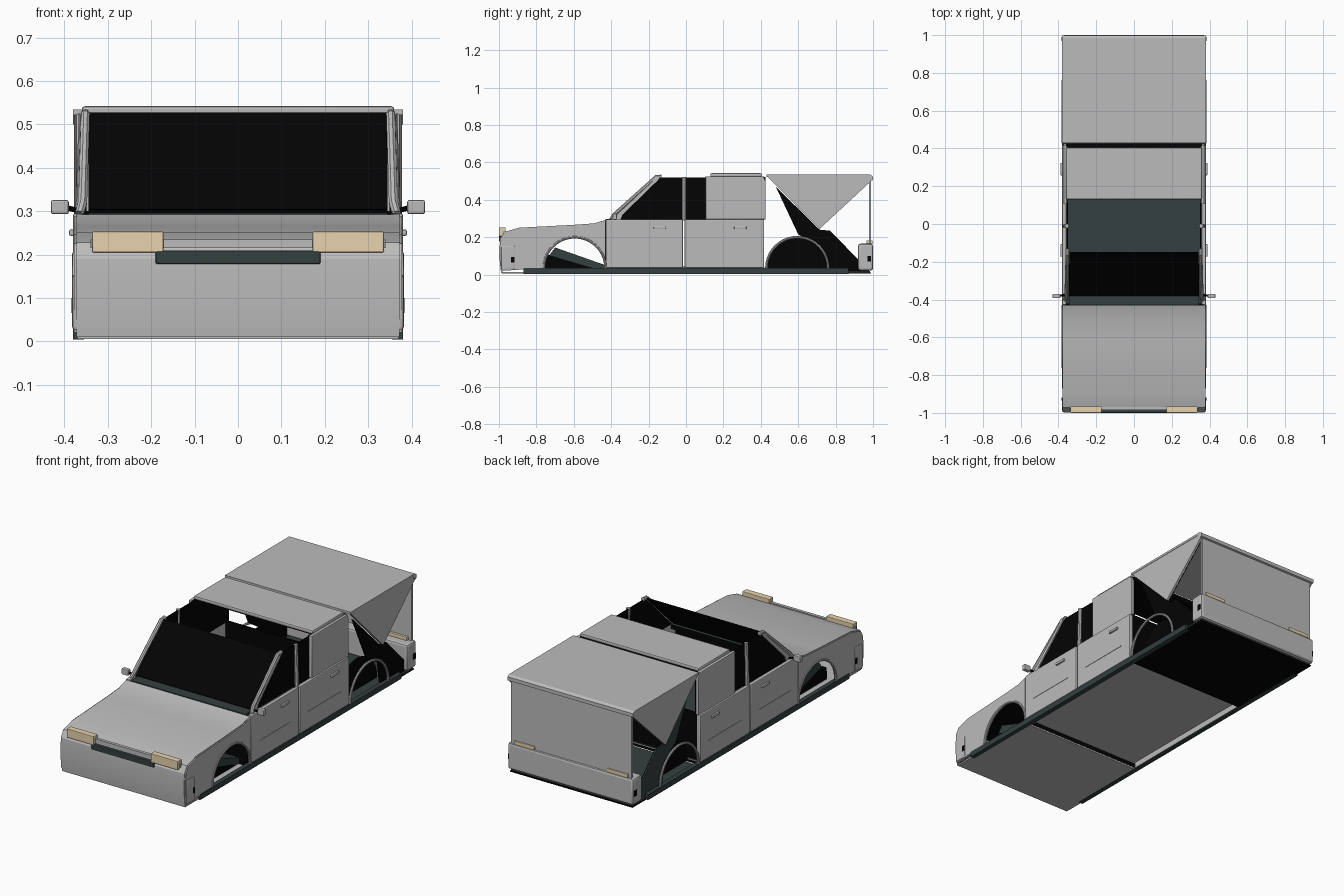
import bpy, bmesh, math

cube = bpy.data.objects.get("Cube")
if cube:
    bpy.data.objects.remove(cube, do_unlink=True)

parts = []


def material(name, r, g, b):
    m = bpy.data.materials.new(name)
    m.use_nodes = True
    m.diffuse_color = (r, g, b, 1)
    m.node_tree.nodes["Principled BSDF"].inputs["Base Color"].default_value = (r, g, b, 1)
    return m


BODY = material("silver_grey", 0.5, 0.5, 0.505)
DARK = material("dark_slate", 0.035, 0.05, 0.05)
BLACK = material("black_glass", 0.001, 0.001, 0.001)
LAMP = material("amber_lamp", 0.8, 0.65, 0.42)


def link(name, data, mat):
    data.materials.append(mat)
    ob = bpy.data.objects.new(name, data)
    bpy.context.collection.objects.link(ob)
    parts.append(ob)
    return ob


def finish(name, bm, mat, bevel=0):
    bmesh.ops.recalc_face_normals(bm, faces=bm.faces)
    mesh = bpy.data.meshes.new(name)
    bm.to_mesh(mesh)
    bm.free()
    ob = link(name, mesh, mat)
    if bevel:
        mod = ob.modifiers.new("soft_edges", "BEVEL")
        mod.width = bevel
        mod.segments = 2
    return ob


def prism(name, profile, x0, x1, mat, bevel=0):
    """Extrude a y-z outline from x0 to x1."""
    bm = bmesh.new()
    face = bm.faces.new([bm.verts.new((x0, y, z)) for y, z in profile])
    ext = bmesh.ops.extrude_face_region(bm, geom=[face])
    moved = [v for v in ext["geom"] if isinstance(v, bmesh.types.BMVert)]
    bmesh.ops.translate(bm, verts=moved, vec=(x1 - x0, 0, 0))
    return finish(name, bm, mat, bevel)


def box(name, x0, x1, y0, y1, z0, z1, mat, bevel=0):
    return prism(name, [(y0, z0), (y1, z0), (y1, z1), (y0, z1)], x0, x1, mat, bevel)


def sheet(name, path, half, mat, thick=0.008):
    """A thin skin that follows a y-z path across the width."""
    bm = bmesh.new()
    rows = [[bm.verts.new((x, y, z)) for x in (-half, half)] for y, z in path]
    for a, b in zip(rows, rows[1:]):
        bm.faces.new((a[0], a[1], b[1], b[0]))
    mod = finish(name, bm, mat).modifiers.new("skin", "SOLIDIFY")
    mod.thickness = thick
    mod.offset = 0


def rod(name, points, radius, mat):
    cu = bpy.data.curves.new(name, "CURVE")
    cu.dimensions = "3D"
    cu.bevel_depth = radius
    cu.bevel_resolution = 2
    cu.use_fill_caps = True
    sp = cu.splines.new("POLY")
    sp.points.add(len(points) - 1)
    for p, co in zip(sp.points, points):
        p.co = (*co, 1)
    link(name, cu, mat)


def arch(cy, r, steps=20):
    return [(cy + r * math.cos(math.pi * i / steps), 0.035 + r * math.sin(math.pi * i / steps))
            for i in range(steps + 1)]


FRONT_Y, REAR_Y, R = -0.595, 0.595, 0.165

# Front body skin: nose, hood, dark lining and underside
hood = [(-0.985, 0.01), (-0.995, 0.1), (-0.99, 0.19), (-0.97, 0.225), (-0.89, 0.247),
        (-0.6, 0.262), (-0.49, 0.27), (-0.43, 0.288)]
sheet("hood_and_nose", hood, 0.372, BODY)
sheet("hood_lining", [(y + 0.004, z - 0.006) for y, z in hood[2:]], 0.36, BLACK, 0.003)
box("front_underside", -0.37, 0.37, -0.985, -0.42, 0.006, 0.014, BODY)
prism("engine_tray", [(-0.77, 0.05), (-0.7, 0.145), (-0.43, 0.05), (-0.43, 0.02), (-0.77, 0.02)],
      -0.31, 0.31, DARK)
box("cowl", -0.345, 0.345, -0.43, -0.37, 0.275, 0.296, DARK)
box("dash_back", -0.345, 0.345, -0.369, -0.364, 0.275, 0.298, BLACK)
box("firewall", -0.36, 0.36, -0.43, -0.42, 0.015, 0.28, BLACK)

# Grille and lamp bar
box("grille", -0.19, 0.19, -1.0, -0.975, 0.178, 0.21, DARK, 0.004)
box("lamp_bar", -0.34, 0.34, -0.985, -0.968, 0.215, 0.235, BODY)

# Cabin floor, rear wall, roof and windscreen
box("cabin_floor", -0.36, 0.36, -0.42, 0.42, 0.042, 0.046, DARK)
box("cabin_underside", -0.36, 0.36, -0.42, 0.42, 0.037, 0.041, BODY)
box("cabin_rear_wall", -0.36, 0.36, 0.405, 0.415, 0.02, 0.3, BLACK)
box("roof", -0.36, 0.36, 0.13, 0.405, 0.522, 0.542, BODY, 0.007)
box("headliner", -0.355, 0.355, 0.135, 0.4, 0.518, 0.521, BLACK)
box("rear_roof_rail", -0.36, 0.36, 0.4, 0.425, 0.5, 0.522, BLACK)
sheet("windscreen", [(-0.38, 0.303), (-0.15, 0.525)], 0.345, BLACK, 0.006)

# Rear deck, tailgate, bed and bumper
prism("rear_deck", [(0.43, 0.522), (0.43, 0.534), (0.985, 0.534), (0.999, 0.525), (0.999, 0.505),
                    (0.985, 0.5), (0.97, 0.522)], -0.38, 0.38, BODY)
box("tailgate", -0.365, 0.365, 0.978, 0.99, 0.16, 0.505, BODY)
box("bed_floor", -0.37, 0.37, 0.42, 0.985, 0.012, 0.02, DARK)
box("bed_underside", -0.37, 0.37, 0.42, 0.99, 0.005, 0.011, BLACK)
box("rear_bumper", -0.38, 0.38, 0.92, 1.0, 0.022, 0.165, BODY, 0.012)

for side, s in (("left", 1), ("right", -1)):
    def sx(*v):
        return [s * a for a in v]

    # Fender with wheel opening, dark on the inside
    outline = [(-0.985, 0.02)] + hood[1:] + [(-0.43, 0.02)]
    prism(side + "_front_fender", outline + arch(FRONT_Y, R), *sx(0.365, 0.378), BODY)
    prism(side + "_fender_lining", outline + arch(FRONT_Y, R + 0.004), *sx(0.361, 0.364), BLACK)
    prism(side + "_tray_side", [(-0.765, 0.03), (-0.76, 0.09), (-0.735, 0.105), (-0.48, 0.03)],
          *sx(0.31, 0.318), BLACK)
    box(side + "_front_bumper_corner", *sx(0.36, 0.382), -0.99, -0.915, 0.025, 0.155, BODY, 0.008)
    box(side + "_front_marker", *sx(0.37, 0.384), -0.935, -0.918, 0.065, 0.095, BLACK)
    box(side + "_rear_marker", *sx(0.37, 0.384), 0.97, 0.99, 0.07, 0.1, BLACK)

    # Wheel openings: trim and rear inner well
    for place, cy in (("front", FRONT_Y), ("rear", REAR_Y)):
        rod(f"{side}_{place}_arch_trim", [(s * 0.376, y, z) for y, z in arch(cy, R)], 0.007, BODY)
    prism(side + "_rear_wheel_well", arch(REAR_Y, R), *sx(0.3, 0.31), BLACK)
    box(side + "_sill", *sx(0.355, 0.38), -0.87, 0.87, 0.004, 0.034, DARK)
    box(side + "_sill_inner_face", *sx(0.35, 0.3545), -0.41, 0.41, 0.006, 0.037, BODY)

    # Doors with handles
    for place, y0, y1, hy in (("front", -0.428, -0.016, -0.14), ("rear", -0.008, 0.418, 0.29)):
        box(f"{side}_{place}_door", *sx(0.358, 0.38), y0, y1, 0.036, 0.295, BODY, 0.005)
        box(f"{side}_{place}_handle", *sx(0.375, 0.389), hy - 0.033, hy + 0.033, 0.243, 0.258, BODY, 0.004)
        box(f"{side}_{place}_door_crease", *sx(0.379, 0.382), y0 + 0.07, y1 - 0.07, 0.13, 0.134, BODY)

    # Side glass, pillars and quarter panel
    prism(side + "_side_glass", [(-0.38, 0.295), (-0.15, 0.52), (0.11, 0.52), (0.11, 0.295)],
          *sx(0.35, 0.355), BLACK)
    prism(side + "_pillar_web", [(-0.41, 0.295), (-0.165, 0.525), (-0.135, 0.525), (-0.15, 0.505),
                                 (-0.34, 0.32), (-0.35, 0.295)], *sx(0.3555, 0.362), BODY)
    rod(side + "_windscreen_pillar", [(s * 0.365, -0.4, 0.295), (s * 0.358, -0.385, 0.32),
                                      (s * 0.352, -0.16, 0.522), (s * 0.352, -0.13, 0.524)], 0.011, BODY)
    rod(side + "_middle_pillar", [(s * 0.364, -0.01, 0.29), (s * 0.356, -0.01, 0.522)], 0.011, BODY)
    quarter = [(0.105, 0.295), (0.105, 0.525), (0.415, 0.525), (0.425, 0.5), (0.425, 0.295)]
    prism(side + "_quarter_panel", quarter, *sx(0.355, 0.373), BODY, 0.004)
    prism(side + "_quarter_lining", quarter, *sx(0.351, 0.354), BLACK)

    # Rear canopy side and bed liner
    canopy = [(0.43, 0.528), (0.985, 0.528), (0.99, 0.5), (0.715, 0.245)]
    prism(side + "_canopy_side", canopy, *sx(0.366, 0.378), BODY)
    prism(side + "_canopy_lining", canopy, *sx(0.362, 0.365), BLACK)
    liner = [(0.48, 0.47), (0.715, 0.24), (0.77, 0.235), (0.98, 0.02),
             (0.72, 0.02), (0.7, 0.15), (0.6, 0.215)]
    prism(side + "_bed_liner", liner, *sx(0.353, 0.36), BLACK if s > 0 else DARK)
    prism(side + "_bed_liner_back", liner, *sx(0.349, 0.352), BLACK)

    # Mirror
    rod(side + "_mirror_arm", [(s * 0.362, -0.375, 0.3), (s * 0.395, -0.38, 0.308)], 0.006, BLACK)
    box(side + "_mirror", *sx(0.39, 0.431), -0.393, -0.37, 0.293, 0.326, BODY, 0.005)

    # Lamps
    box(side + "_headlamp", *sx(0.172, 0.336), -1.0, -0.965, 0.205, 0.253, LAMP, 0.003)
    box(side + "_tail_lamp", *sx(0.22, 0.345), 0.965, 0.997, 0.163, 0.183, LAMP, 0.003)

# Turn curves and modifiers into meshes, then smooth the gentle bends
for ob in bpy.context.scene.objects:
    ob.select_set(ob in parts)
bpy.context.view_layer.objects.active = parts[0]
bpy.ops.object.convert(target="MESH")
bpy.ops.object.shade_smooth_by_angle(angle=math.radians(20))
